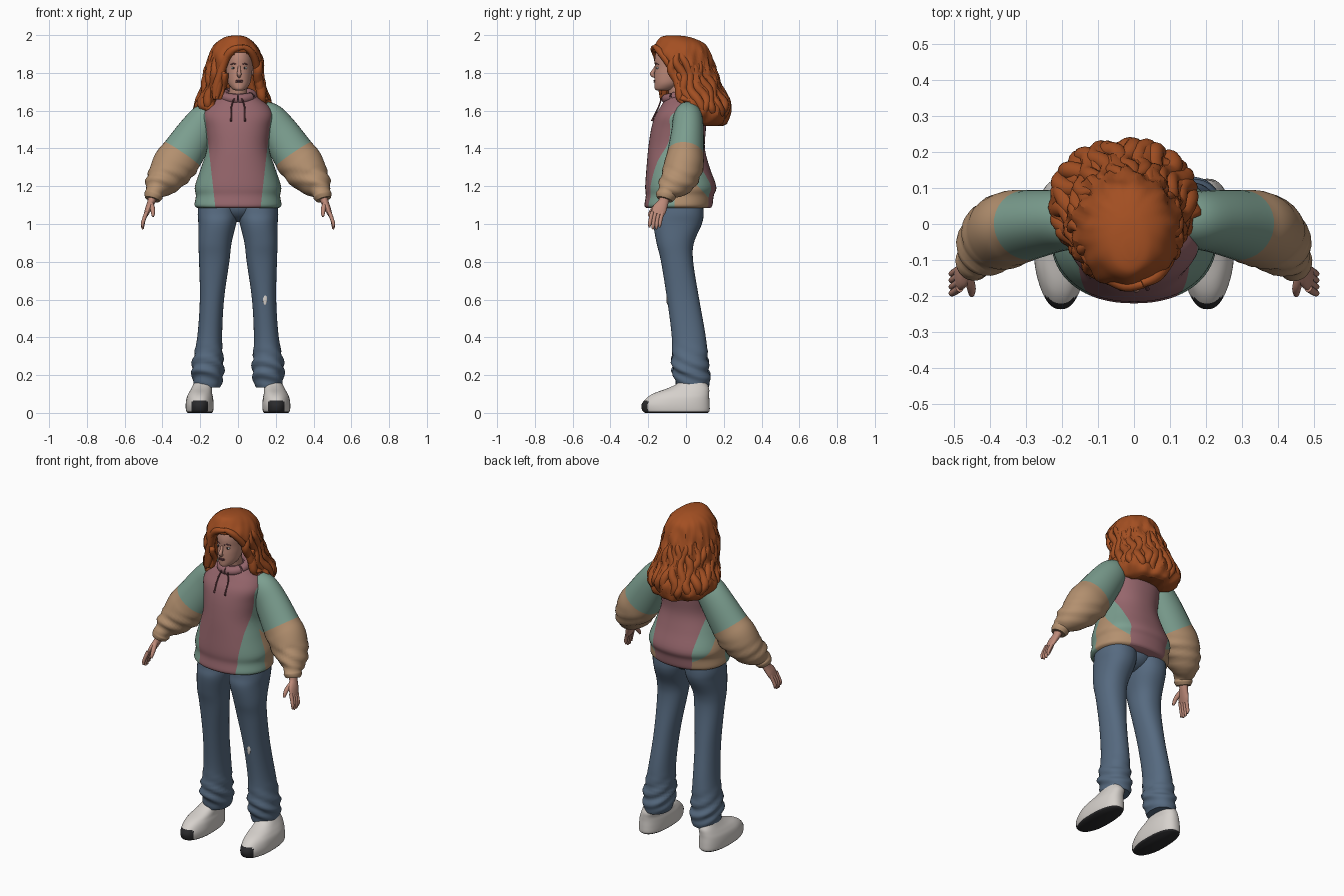
import bpy, bmesh, math
from mathutils import Vector

if "Cube" in bpy.data.objects:
    bpy.data.objects.remove(bpy.data.objects["Cube"])


def material(name, code):
    """Flat material from a hex sRGB colour."""
    rgb = [int(code[i:i + 2], 16) / 255 for i in (0, 2, 4)]
    col = [((c + .055) / 1.055) ** 2.4 for c in rgb] + [1]
    m = bpy.data.materials.new(name)
    m.use_nodes = True
    m.diffuse_color = col
    m.node_tree.nodes["Principled BSDF"].inputs["Base Color"].default_value = col
    return m


HAIR = material("auburn hair", "a34f22")
SKIN = material("skin", "bd8a79")
PINK = material("dusty pink cloth", "96666c")
MINT = material("mint cloth", "7c9f90")
TAN = material("tan cloth", "b3906f")
DENIM = material("blue denim", "566a80")
WHITE = material("off white", "d6d1cc")
BLACK = material("dark sole", "2a2a2c")
DARK = material("dark rose", "6b4247")


def spline(rows, t):
    """Catmull-Rom sample of rows at t, measured in rows."""
    i = min(int(t), len(rows) - 2)
    f = t - i
    a, b, c, d = (rows[max(0, min(len(rows) - 1, i + k))] for k in (-1, 0, 1, 2))
    return [.5 * (2 * q + (r - p) * f + (2 * p - 5 * q + 4 * r - s) * f * f
                  + (3 * q - p - 3 * r + s) * f ** 3) for p, q, r, s in zip(a, b, c, d)]


def edit(ob, fn, angle=50):
    bm = bmesh.new()
    bm.from_mesh(ob.data)
    bm.normal_update()
    fn(bm)
    bm.to_mesh(ob.data)
    bm.free()
    ob.data.shade_smooth()
    ob.data.set_sharp_from_angle(angle=math.radians(angle))


def loft(name, rows, mats, seg=32, sub=5, power=2, follow=False, side=1, split=None):
    """Skin through rows of (x, y, z, rx, ry); follow turns the rings along the path."""
    n = (len(rows) - 1) * sub
    samples = [spline(rows, k / sub) for k in range(n + 1)]
    bm = bmesh.new()
    rings = []
    for k, (x, y, z, rx, ry) in enumerate(samples):
        u, v = Vector((1, 0, 0)), Vector((0, 1, 0))
        if follow:
            t = Vector(samples[min(k + 1, n)][:3]) - Vector(samples[max(k - 1, 0)][:3])
            t.normalize()
            ref = u if abs(t.y) > .85 else v
            v = (ref - t * ref.dot(t)).normalized()
            u = v.cross(t)
        ring = []
        for j in range(seg):
            a = math.tau * j / seg
            c, s = math.cos(a), math.sin(a)
            p = Vector((x, y, z)) + u * rx * math.copysign(abs(c) ** (2 / power), c) \
                + v * ry * math.copysign(abs(s) ** (2 / power), s)
            ring.append(bm.verts.new((p.x * side, p.y, p.z)))
        rings.append(ring)
    for k in range(n):
        for j in range(seg):
            q = (j + 1) % seg
            f = bm.faces.new((rings[k][j], rings[k][q], rings[k + 1][q], rings[k + 1][j]))
            f.material_index = int(split is not None and k >= split * sub)
    bm.faces.new(rings[0])
    bm.faces.new(rings[-1]).material_index = int(split is not None)
    bmesh.ops.recalc_face_normals(bm, faces=bm.faces)
    me = bpy.data.meshes.new(name)
    bm.to_mesh(me)
    bm.free()
    for m in mats:
        me.materials.append(m)
    ob = bpy.data.objects.new(name, me)
    bpy.context.collection.objects.link(ob)
    me.shade_smooth()
    me.set_sharp_from_angle(angle=math.radians(50))
    return ob


def tube(name, pts, radii, mat, side=1, flat=1):
    rows = [(*p, r, r * flat) for p, r in zip(pts, radii)]
    return loft(name, rows, [mat], seg=12, sub=4, follow=True, side=side)


def ellipsoid(name, loc, size, mat):
    bpy.ops.mesh.primitive_uv_sphere_add(segments=24, ring_count=14, location=loc)
    ob = bpy.context.object
    ob.name = name
    ob.scale = size
    ob.data.materials.append(mat)
    ob.data.shade_smooth()
    return ob


def wrinkle(ob, low, high, amp):
    """Soft cloth folds between two heights."""
    def fn(bm):
        for v in bm.verts:
            if low < v.co.z < high:
                fade = math.sin(math.pi * (v.co.z - low) / (high - low))
                v.co += v.normal * amp * fade * math.sin(95 * v.co.z + 40 * v.co.y + 25 * v.co.x)
    edit(ob, fn)


# hoodie body, with colour panels cut into it
torso = loft("hoodie_body", [
    (0, -.04, 1.085, .215, .17), (0, -.04, 1.1, .23, .18), (0, -.033, 1.15, .223, .18),
    (0, -.028, 1.2, .228, .188), (0, -.042, 1.3, .195, .167), (0, -.05, 1.4, .165, .15),
    (0, -.04, 1.5, .172, .145), (0, -.03, 1.57, .185, .135), (0, -.02, 1.62, .165, .115),
    (0, -.018, 1.66, .12, .092), (0, -.02, 1.69, .08, .07)],
    [PINK, MINT, TAN], seg=64, power=2.2)


def panels(bm):
    def cut(co, no):
        bmesh.ops.bisect_plane(bm, geom=bm.verts[:] + bm.edges[:] + bm.faces[:],
                               plane_co=co, plane_no=no)
    for s in (1, -1):
        cut((s * .12, 0, 1.09), (s * .31, 0, -.035))
    cut((0, -.06, 0), (0, 1, 0))
    cut((0, 0, 1.27), (0, 1.1, 1))
    for f in bm.faces:
        c = f.calc_center_median()
        outer = .31 * (abs(c.x) - .12) > .035 * (c.z - 1.09) and c.z < 1.62
        low = c.y > -.06 and c.z < 1.27 - 1.1 * c.y
        f.material_index = (2 if low else 1) if outer else 0


edit(torso, panels)

# hood rolled round the neck, and its cords
loop = [math.tau * k / 16 for k in range(17)]
tube("hood_collar", [(.075 * math.sin(a), -.03 - .075 * math.cos(a), 1.68 - .018 * math.cos(a))
                     for a in loop], [.026] * 17, PINK)
ellipsoid("hood_back", (0, .07, 1.63), (.11, .05, .06), PINK)
for s in (1, -1):
    tube("hood_cord", [(.02, -.13, 1.665), (.035, -.145, 1.62), (.036, -.17, 1.57),
                       (.037, -.18, 1.545)], [.004, .004, .004, .006], DARK, s)

# sleeves, hands, legs and shoes, one of each per side
for s, tag in ((1, "left"), (-1, "right")):
    sleeve = loft(tag + "_sleeve", [
        (.12, .01, 1.6, .06, .06), (.165, .01, 1.56, .086, .078), (.22, .008, 1.485, .1, .086),
        (.295, -.003, 1.37, .113, .097), (.34, -.012, 1.31, .116, .104),
        (.387, -.037, 1.245, .097, .097), (.424, -.075, 1.2, .072, .078),
        (.44, -.1, 1.168, .047, .052), (.447, -.107, 1.15, .05, .053),
        (.453, -.113, 1.13, .04, .043)],
        [MINT, TAN], follow=True, side=s, split=3)
    wrinkle(sleeve, 1.15, 1.32, .005)
    loft(tag + "_palm", [(.45, -.11, 1.15, .025, .028), (.46, -.12, 1.115, .02, .028),
                         (.475, -.14, 1.08, .017, .038), (.487, -.152, 1.05, .012, .034)],
         [SKIN], seg=20, follow=True, side=s)
    for k in range(4):
        y = -.178 + .018 * k
        drop = .01 * (k == 1 or k == 2)
        tube(tag + "_finger", [(.483, y, 1.065), (.498, y - .01, 1.025),
                               (.505, y - .014, 1.0 - drop), (.503, y - .016, .983 - drop)],
             [.011, .01, .009, .005], SKIN, s)
    tube(tag + "_thumb", [(.462, -.14, 1.11), (.452, -.172, 1.08), (.45, -.19, 1.055),
                          (.45, -.197, 1.04)], [.014, .013, .01, .006], SKIN, s)

    leg = loft(tag + "_trouser_leg", [
        (.105, -.035, 1.14, .1, .12), (.107, -.035, 1.06, .106, .128),
        (.11, -.044, 1.0, .1, .128), (.122, -.057, .9, .088, .099),
        (.126, -.047, .8, .08, .085), (.138, -.015, .6, .064, .085),
        (.15, .015, .4, .066, .09), (.16, .022, .25, .084, .097), (.16, .03, .2, .082, .096),
        (.16, .035, .165, .078, .091), (.163, .035, .135, .068, .085)],
        [DENIM], seg=36, sub=7, power=2.2, side=s)
    wrinkle(leg, .14, .36, .007)

    shoe = loft(tag + "_shoe", [
        (.203, -.05, 0, .064, .165), (.203, -.053, .012, .072, .178), (.203, -.055, .045, .074, .18),
        (.202, -.042, .08, .07, .165), (.199, -.022, .105, .062, .145),
        (.192, .012, .13, .055, .11), (.185, .032, .155, .05, .08), (.18, .035, .18, .045, .07)],
        [WHITE, BLACK], seg=48, power=2.4, side=s)

    def sole(bm):
        for v in bm.verts:
            toe = max(0, -.12 - v.co.y)
            v.co.x = s * .203 + (v.co.x - s * .203) * (1 - 1.2 * toe)
        for f in bm.faces:
            c = f.calc_center_median()
            f.material_index = int(c.z < .008 or (c.y < -.203 and c.z < .068))
    edit(shoe, sole)

ellipsoid("trouser_seat", (0, -.035, 1.1), (.13, .115, .09), DENIM)
ellipsoid("knee_rip", (.143, -.099, .605), (.011, .004, .034), WHITE)

# neck and head
loft("neck", [(0, -.02, 1.6, .055, .055), (0, -.04, 1.68, .048, .05),
              (.004, -.05, 1.76, .048, .05)], [SKIN])
FX = .006
loft("head", [(FX, -.125, 1.707, .02, .03), (FX, -.112, 1.716, .038, .053),
              (FX, -.094, 1.745, .058, .073), (FX, -.077, 1.79, .067, .09),
              (FX, -.066, 1.83, .071, .098), (FX, -.06, 1.88, .074, .105),
              (FX, -.055, 1.93, .066, .095), (FX, -.05, 1.97, .04, .055)], [SKIN], seg=40)
tube("nose", [(FX, -.16, 1.835), (FX, -.17, 1.812), (FX, -.179, 1.793), (FX, -.163, 1.78)],
     [.007, .009, .012, .008], SKIN)
for z in (1.759, 1.752):
    ellipsoid("lip", (FX, -.165, z), (.02, .008, .004), DARK)
for s in (1, -1):
    x = FX + s * .03
    ellipsoid("eye", (x, -.149, 1.826), (.013, .009, .007), WHITE)
    ellipsoid("iris", (x, -.156, 1.826), (.0055, .003, .006), BLACK)
    tube("brow", [(x - s * .016, -.162, 1.845), (x, -.156, 1.849), (x + s * .016, -.144, 1.843)],
         [.002, .003, .002], DARK)
    ellipsoid("ear", (FX + s * .073, -.05, 1.815), (.01, .02, .03), SKIN)

# hair mass, opened round the face
HAIR_ROWS = [(-.01, -.07, 1.998, .02, .03), (-.012, -.055, 1.988, .06, .08),
             (-.015, -.03, 1.955, .105, .128), (-.015, -.025, 1.9, .136, .155),
             (-.022, -.005, 1.8, .155, .165), (-.025, .025, 1.7, .165, .17),
             (-.025, .05, 1.64, .2, .175), (-.028, .06, 1.58, .2, .17),
             (-.02, .07, 1.535, .16, .145), (-.01, .08, 1.52, .11, .11)]
mass = loft("hair_mass", HAIR_ROWS, [HAIR], seg=80, sub=6)


def shape_hair(bm):
    for v in bm.verts:
        a = math.atan2(v.co.y - .01, v.co.x + .02)
        z = v.co.z
        amp = .007 * min(1, (2 - z) * 5)
        w = math.sin(9 * a + 24 * z) + .7 * math.sin(17 * a - 31 * z) + .5 * math.sin(55 * z + 4 * a)
        v.co.x += amp * w * math.cos(a)
        v.co.y += amp * w * math.sin(a)
        if z < 1.66:
            v.co.z += .25 * max(0, .1 - v.co.y) * (1.66 - z) / .14
    gone = []
    for f in bm.faces:
        c = f.calc_center_median()
        face = c.x > -.078 and c.y < -.04 and c.z < 1.915 - 6 * (c.x - .015) ** 2
        chest = c.z < 1.66 and c.y < .02 and c.x > -.12
        if face or chest:
            gone.append(f)
    bmesh.ops.delete(bm, geom=gone, context="FACES")


edit(mass, shape_hair, 28)
shell = mass.modifiers.new("thickness", "SOLIDIFY")
shell.thickness = .03
shell.offset = -1


def hair_point(angle, z, inset):
    """Point on the hair mass at an angle and height."""
    k = next(i for i in range(len(HAIR_ROWS) - 1) if HAIR_ROWS[i + 1][2] <= z)
    t = (HAIR_ROWS[k][2] - z) / (HAIR_ROWS[k][2] - HAIR_ROWS[k + 1][2])
    x, y, _, rx, ry = spline(HAIR_ROWS, k + t)
    return (x + (rx - inset) * math.cos(angle), y + (ry - inset) * math.sin(angle), z)


# wavy locks over the mass, from the left ear round the back to the right cheek
for i in range(19):
    deg = -22 + 13.6 * i
    end = 1.545 + .0004 * abs(deg - 90) + .012 * math.sin(i * 2.3)
    end += .04 * (deg < 0)
    top = 1.93 if deg > 195 or deg < 10 else 1.86
    path = []
    for k in range(9):
        z = top + (end - top) * k / 8
        sway = math.radians(deg + 5 * math.sin(k * 1.5 + i * 1.9))
        path.append(hair_point(sway, z, .014 + .006 * math.sin(k * 1.8 + i)))
    tube("hair_lock", path, [.008, .017, .021, .023, .024, .025, .026, .022, .006], HAIR)

# swept fringe on each side of the parting
for x, z in ((-.075, 1.83), (-.085, 1.79)):
    tube("fringe_right", [(.03, -.165, 1.935), (-.02, -.17, 1.925), (-.06, -.15, 1.885),
                          (x - .01, -.135, z), (x - .03, -.125, 1.72), (x - .04, -.13, 1.66)],
         [.012, .018, .022, .022, .022, .008], HAIR)
tube("fringe_left", [(.02, -.165, 1.94), (.06, -.145, 1.92), (.09, -.105, 1.87),
                     (.105, -.06, 1.8), (.115, -.04, 1.73), (.125, -.035, 1.68)],
     [.012, .018, .02, .02, .022, .01], HAIR)
